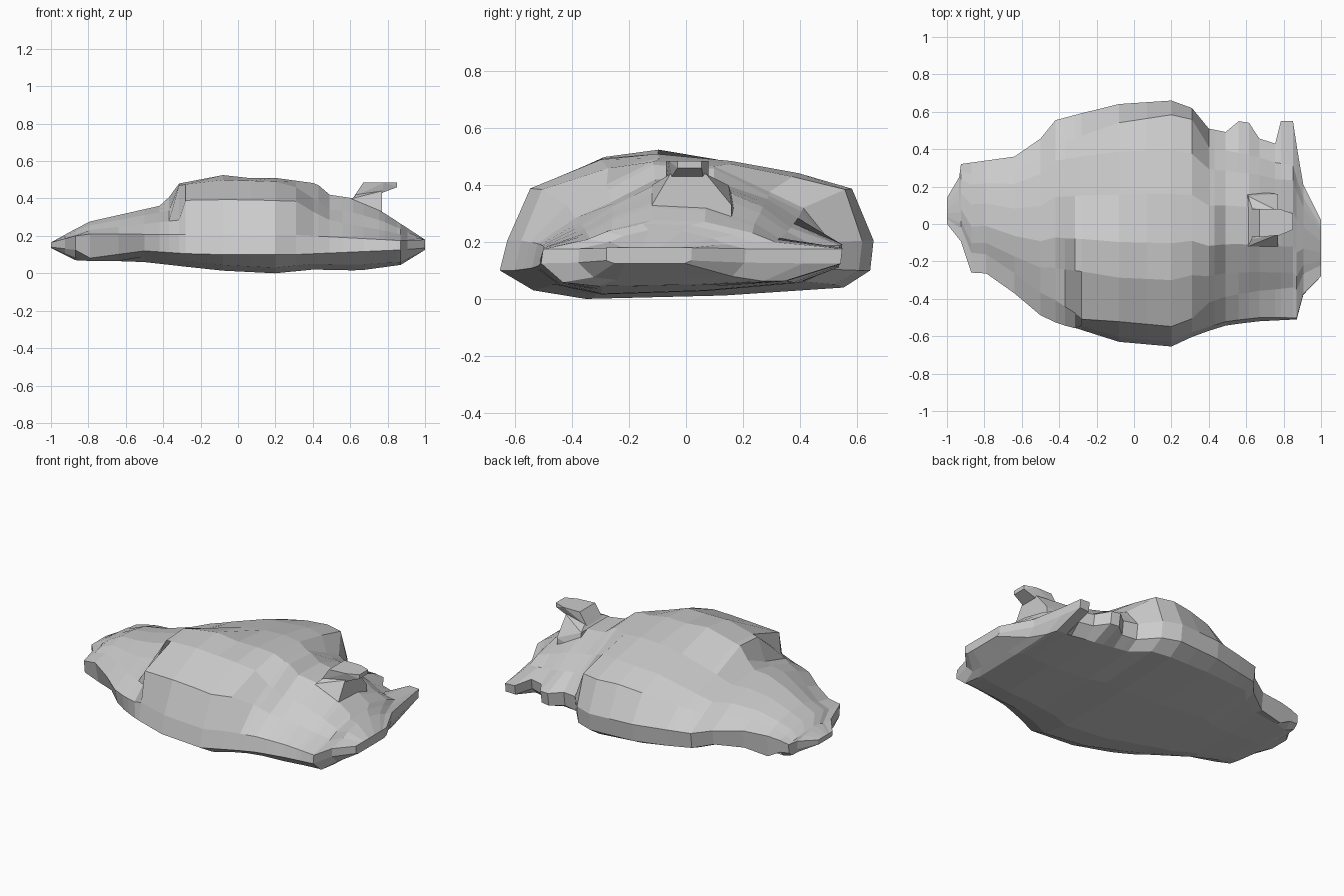
import bpy, bmesh


def curve(*v):
    """Piecewise linear function through x, value pairs."""
    p = list(zip(v[::2], v[1::2]))

    def f(x):
        if x <= p[0][0]:
            return p[0][1]
        for (a, va), (b, vb) in zip(p, p[1:]):
            if x <= b:
                return va + (vb - va) * (x - a) / (b - a)
        return p[-1][1]
    return f


def finish(bm, name):
    bmesh.ops.recalc_face_normals(bm, faces=bm.faces)
    me = bpy.data.meshes.new(name)
    bm.to_mesh(me)
    bm.free()
    ob = bpy.data.objects.new(name, me)
    bpy.context.collection.objects.link(ob)
    return ob


# Plan outline, near and far side; core leaves out the far side prongs
near = curve(-1, 0, -.92, -.1, -.87, -.26, -.78, -.265, -.64, -.37, -.48, -.505,
             -.38, -.54, -.23, -.58, -.08, -.63, .2, -.655, .34, -.59, .5, -.54,
             .67, -.52, .87, -.51, .91, -.36, 1, -.28)
far = curve(-1, .14, -.94, .18, -.93, .32, -.64, .36, -.48, .47, -.42, .555, -.1, .64,
            .2, .66, .31, .62, .4, .51, .5, .49, .56, .55, .61, .55, .66, .46,
            .755, .43, .78, .55, .85, .55, .9, .22, 1, .02)
core = curve(.5, .49, .66, .46, .755, .43, .85, .42, .9, .22, 1, .02)
# Side heights: floor, lower and upper waist
floor = curve(-1, .135, -.87, .07, -.83, .05, -.78, .07, -.5, .06, -.1, .015, .2, 0,
              .4, .02, .65, .015, .87, .045, 1, .125)
low = curve(-1, .14, -.87, .125, -.8, .08, -.5, .12, -.2, .1, .3, .1, .87, .125, 1, .135)
high = curve(-1, .165, -.87, .2, -.8, .21, .3, .205, .87, .175, 1, .18)
undercut = curve(-.9, 0, -.8, .05, -.64, .07, -.48, .02, -.3, 0)
# Shoulders: inset as fraction of width, and height
near_in = curve(-1, .2, -.45, .12, -.31, .07, -.28, .05, -.08, .085, .31, .08, .4, .14, 1, .2)
near_z = curve(-1, .165, -.8, .23, -.4, .275, -.315, .285, -.28, .39, 0, .395, .31, .385, .4, .33, .5, .28, .77, .23, 1, .18)
far_in = curve(-1, .1, -.4, .12, -.1, .08, .1, .065, .31, .05, .4, .09, 1, .12)
far_z = curve(-1, .165, -.8, .23, -.4, .28, -.1, .36, .1, .39, .31, .385, .4, .32, .5, .28, .77, .21, 1, .18)
# Lengthwise roof lines
roof = [
    (.27, curve(-1, .165, -.8, .255, -.37, .335, -.315, .47, -.1, .5, .2, .49, .31, .46, .42, .39, .49, .34, .6, .33, .77, .28, 1, .18)),
    (.42, curve(-1, .165, -.8, .275, -.4, .365, -.315, .48, -.08, .525, .1, .505, .2, .51, .42, .48, .49, .42, .62, .40, .77, .33, 1, .18)),
    (.62, curve(-1, .165, -.8, .27, -.4, .355, -.25, .415, 0, .48, .2, .485, .42, .465, .49, .415, .62, .40, .77, .32, 1, .18)),
    (.80, curve(-1, .165, -.8, .25, -.4, .325, -.1, .42, .2, .442, .31, .43, .42, .365, .6, .33, .77, .26, 1, .18)),
]

# Body lofted along its length
bm = bmesh.new()
rings = []
for x in (-1, -.935, -.925, -.87, -.79, -.64, -.5, -.42, -.37, -.315, -.28, -.08, .07, .2, .31,
          .4, .43, .49, .56, .615, .67, .755, .785, .85, .87, .905, 1):
    a, b = near(x), far(x)
    c = min(b, core(x)) if x > .5 else b
    ramp = min(1, (1 - abs(x)) / .3)
    u, z = undercut(x), floor(x)
    lip = .02 * ramp if x > -.3 else 0
    pts = [(lip, high(x)), (near_in(x), near_z(x))]
    pts += [(t, f(x)) for t, f in roof]
    pts += [(1 - far_in(x), far_z(x)), None, None,
            (.92, z + .04 * ramp), (.6, z + .012 * ramp), (.23, z),
            (.09 + u, z + .03 * ramp * (u < .03)), (u, low(x))]
    ring = [(a + (c - a) * p[0], p[1]) if p else None for p in pts]
    ring[7] = (b, high(x))
    ring[8] = (b - .012 * ramp, low(x))
    rings.append([bm.verts.new((x, y, h)) for y, h in ring])
for r, s in zip(rings, rings[1:]):
    for i in range(len(r)):
        j = (i + 1) % len(r)
        bm.faces.new((r[i], r[j], s[j], s[i]))
bm.faces.new(rings[0])
bm.faces.new(rings[-1])
finish(bm, "body_shell")


def hull(name, bars):
    """Convex block from crosswise bars (x, y0, y1, z)."""
    bm = bmesh.new()
    for x, y0, y1, z in bars:
        bm.verts.new((x, y0, z))
        bm.verts.new((x, y1, z))
    bmesh.ops.convex_hull(bm, input=bm.verts)
    bmesh.ops.dissolve_limit(bm, angle_limit=.02, verts=bm.verts, edges=bm.edges)
    finish(bm, name)


# Tail fin post and its overhanging tip
hull("fin_post", [(.6, -.13, .18, .3), (.77, -.12, .16, .26), (.77, -.12, .16, .33),
                  (.61, -.12, .15, .4), (.63, -.08, .09, .42), (.77, -.055, .07, .44)])
hull("fin_tip", [(.62, -.07, .08, .41), (.67, -.07, .08, .485), (.78, -.06, .08, .485),
                 (.85, -.03, .055, .485), (.85, -.03, .055, .46), (.77, -.05, .06, .43)])
